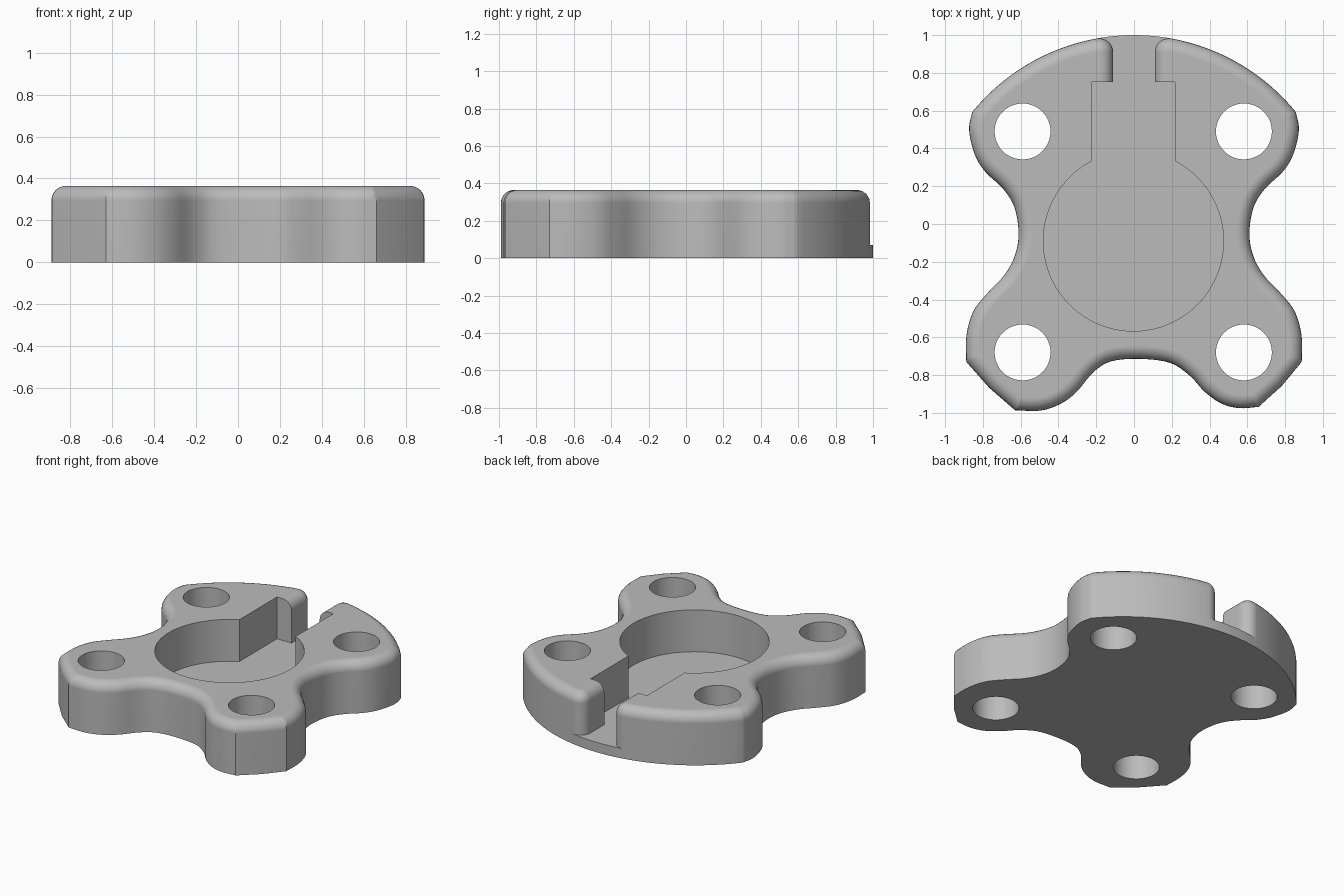
import bpy, bmesh, math
from mathutils import Vector

if "Cube" in bpy.data.objects:
    bpy.data.objects.remove(bpy.data.objects["Cube"])

HEIGHT, FLOOR, ROUND = 0.365, 0.07, 0.07
BACK_R, BACK_Y = 1.105, -0.105      # large arc at the back
SLOT, LIP = 0.11, 0.075             # half width of the slot, radius of its mouth

grey = bpy.data.materials.new("plain grey")
grey.use_nodes = True
grey.diffuse_color = (0.5, 0.5, 0.5, 1)
grey.node_tree.nodes["Principled BSDF"].inputs["Base Color"].default_value = (0.5, 0.5, 0.5, 1)


def arc(cx, cy, r, a, b, n):
    return [Vector((cx + r * math.cos(a + (b - a) * i / n),
                    cy + r * math.sin(a + (b - a) * i / n))) for i in range(n + 1)]


def spline(points, steps=5):
    """Smooth curve through the points."""
    p = [Vector(q) for q in points]
    p = [2 * p[0] - p[1]] + p + [2 * p[-1] - p[-2]]
    out = []
    for a, b, c, d in zip(p, p[1:], p[2:], p[3:]):
        for i in range(steps):
            t = i / steps
            out.append(0.5 * (2 * b + (c - a) * t + (2 * a - 5 * b + 4 * c - d) * t ** 2
                              + (3 * b - a - 3 * c + d) * t ** 3))
    return out + [p[-2]]


def inset(loop, amount):
    """Move a counterclockwise loop inwards, keeping its walls parallel."""
    out = []
    for i, p in enumerate(loop):
        u = (p - loop[i - 1]).normalized()
        v = (loop[(i + 1) % len(loop)] - p).normalized()
        n = Vector((-u.y - v.y, u.x + v.x)).normalized()
        out.append(p + n * amount / max(0.5, n.dot(Vector((-u.y, u.x)))))
    return out


def solid(name, rings):
    """Closed solid from stacked (loop, height) rings."""
    bm = bmesh.new()
    rows = [[bm.verts.new((p[0], p[1], z)) for p in loop] for loop, z in rings]
    for low, high in zip(rows, rows[1:]):
        for i in range(len(low)):
            bm.faces.new((low[i - 1], low[i], high[i], high[i - 1]))
    bm.faces.new(rows[0][::-1])
    bm.faces.new(rows[-1])
    bmesh.ops.recalc_face_normals(bm, faces=bm.faces)
    mesh = bpy.data.meshes.new(name)
    bm.to_mesh(mesh)
    bm.free()
    mesh.materials.append(grey)
    ob = bpy.data.objects.new(name, mesh)
    bpy.context.collection.objects.link(ob)
    return ob


def combine(target, other, operation):
    mod = target.modifiers.new("combine", "BOOLEAN")
    mod.operation, mod.object, mod.solver = operation, other, "EXACT"
    bpy.context.view_layer.objects.active = target
    bpy.ops.object.modifier_apply(modifier=mod.name)
    bpy.data.objects.remove(other)


def mirrored(points):
    return [Vector((-p[0], p[1])) for p in reversed(points)]


# Waisted side, from the front lobe up to the back corner
side = spline([(0.888, -0.73), (0.887, -0.59), (0.852, -0.465), (0.78, -0.37),
               (0.688, -0.272), (0.632, -0.17), (0.611, -0.053), (0.632, 0.085),
               (0.692, 0.185), (0.789, 0.278), (0.844, 0.37), (0.873, 0.497),
               (0.857, 0.593)])

# Back arc and the rounded mouth of the slot
lip_x = SLOT + LIP
lip_rise = math.sqrt((BACK_R - LIP) ** 2 - lip_x ** 2)
start = math.atan2(0.593 - BACK_Y, 0.857)
mouth = math.atan2(lip_rise, lip_x)
back = arc(0, BACK_Y, BACK_R, start, mouth, 20)
back += arc(lip_x, BACK_Y + lip_rise, LIP, mouth, math.pi, 8)[1:]
back.append(Vector((SLOT, 0.6)))

# Front edge with its two lobes and the scoop between them
front = spline([(-0.63, -0.986), (-0.497, -0.988), (-0.39, -0.953), (-0.305, -0.89),
                (-0.215, -0.785), (-0.12, -0.727), (0.03, -0.714), (0.19, -0.735),
                (0.296, -0.804), (0.376, -0.89), (0.466, -0.952), (0.56, -0.975),
                (0.66, -0.968)])

path = (side + back + mirrored(back) + mirrored(side)
        + [Vector((-0.766, -0.868))] + front + [Vector((0.783, -0.857))])
outline = [p for i, p in enumerate(path) if (p - path[i - 1]).length > 0.001]

# Body with a rounded top edge
rings = [(outline, 0)]
for k in range(7):
    a = k / 6 * math.pi / 2
    rings.append((inset(outline, ROUND * (1 - math.cos(a))),
                  HEIGHT - ROUND + ROUND * math.sin(a)))
body = solid("rounded_body", rings)

# Thin floor under the slot
floor = arc(0, BACK_Y, BACK_R, mouth, math.pi - mouth, 12)
floor += [Vector((-lip_x, 0.5)), Vector((lip_x, 0.5))]
combine(body, solid("slot_floor", [(floor, 0), (floor, FLOOR)]), "UNION")

# Round pocket joined to the wide channel, as one keyhole shape
CX, CY, R, W = -0.003, -0.09, 0.477, 0.22
turn = math.acos(W / R)
pocket = arc(CX, CY, R, math.pi - turn, 2 * math.pi + turn, 72)
pocket += [Vector((CX + W, 0.753)), Vector((CX - W, 0.753))]
combine(body, solid("pocket_cutter", [(pocket, FLOOR), (pocket, 1)]), "DIFFERENCE")

# Four screw holes
for x in (-0.59, 0.582):
    for y in (-0.68, 0.49):
        hole = arc(x, y, 0.148, 0, 2 * math.pi, 48)[:-1]
        combine(body, solid("hole_cutter", [(hole, -0.1), (hole, 1)]), "DIFFERENCE")

# Smooth curved walls, crisp edges, flat top
bpy.ops.object.select_all(action="DESELECT")
body.select_set(True)
bpy.context.view_layer.objects.active = body
bpy.ops.object.shade_smooth_by_angle(angle=math.radians(35))
weighted = body.modifiers.new("flat_faces", "WEIGHTED_NORMAL")
weighted.keep_sharp = True
